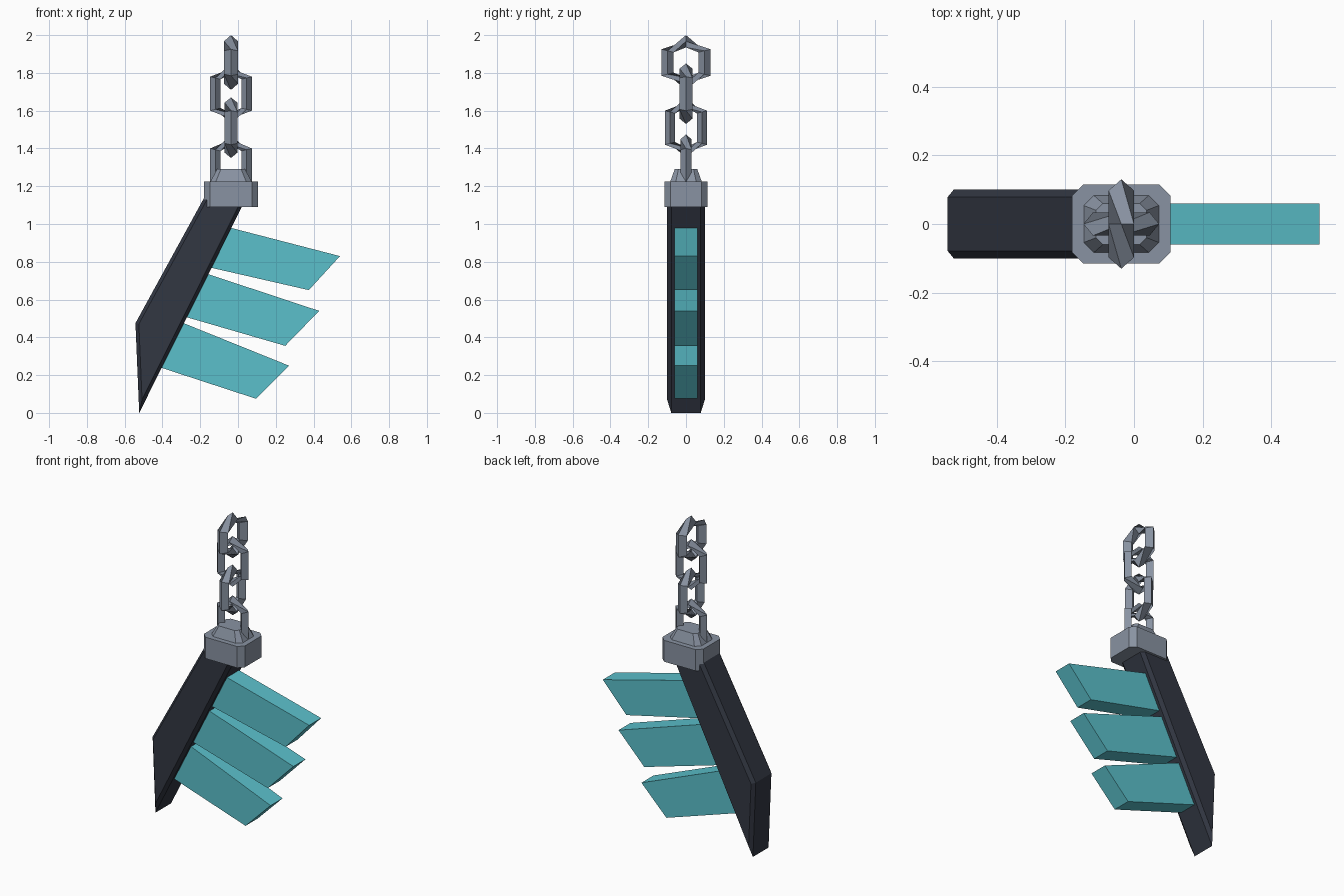
import bpy, bmesh
from math import cos, sin, pi
from mathutils import Vector

old = bpy.data.objects.get("Cube")
if old:
    bpy.data.objects.remove(old, do_unlink=True)

CX = -0.037  # axis of the chain and collar


def material(name, rgb):
    m = bpy.data.materials.new(name)
    m.use_nodes = True
    m.diffuse_color = (*rgb, 1)
    m.node_tree.nodes["Principled BSDF"].inputs["Base Color"].default_value = (*rgb, 1)
    return m


STEEL = material("grey steel", (0.25, 0.29, 0.36))
DARK = material("dark slate", (0.032, 0.038, 0.055))
TEAL = material("teal", (0.105, 0.53, 0.60))


def finish(name, bm, mat):
    bmesh.ops.recalc_face_normals(bm, faces=bm.faces)
    mesh = bpy.data.meshes.new(name)
    bm.to_mesh(mesh)
    bm.free()
    mesh.materials.append(mat)
    ob = bpy.data.objects.new(name, mesh)
    bpy.context.collection.objects.link(ob)
    return ob


def loft(bm, rings):
    """Closed solid through rings with equal point counts."""
    loops = [[bm.verts.new(p) for p in ring] for ring in rings]
    n = len(loops[0])
    for a, b in zip(loops, loops[1:]):
        for i in range(n):
            bm.faces.new((a[i], a[(i + 1) % n], b[(i + 1) % n], b[i]))
    return [bm.faces.new(loops[0]), bm.faces.new(loops[-1])]


def slab(name, outline, half, mat, inset=0, depth=0):
    """Front-view outline given thickness along y, with optional bevelled rims."""
    bm = bmesh.new()
    caps = loft(bm, [[(x, y, z) for x, z in outline] for y in (-half, half)])
    bmesh.ops.recalc_face_normals(bm, faces=bm.faces)
    if inset:
        bmesh.ops.inset_region(bm, faces=caps, thickness=inset, depth=depth,
                               use_even_offset=True, use_boundary=True)
    return finish(name, bm, mat)


def octagon(hx, hy, c, z):
    """Rectangle with cut corners."""
    q = [(hx, hy - c), (hx - c, hy), (c - hx, hy), (-hx, hy - c)]
    return [(CX + x, y, z) for x, y in q + [(-x, -y) for x, y in q]]


def chain_link(name, cz, height, width, shoulder, thick, axial, along_y):
    """Six-sided link of diamond section that twists a quarter turn at each end."""
    # outer points, direction towards the inside, quarter turns of twist
    stations = [((width, -shoulder), (-1, 0.25), 0), ((width, shoulder), (-1, -0.25), 0),
                ((0, height), (0, -1), 1), ((-width, shoulder), (1, -0.25), 2),
                ((-width, -shoulder), (1, 0.25), 2), ((0, -height), (0, 1), 3)]
    bm = bmesh.new()
    rings = []
    for outer, inward, turn in stations:
        half = Vector(inward) * thick / 2
        mid = Vector(outer) + half
        ring = []
        for j in range(4):
            phi = (j + turn) * pi / 2
            p = mid - half * cos(phi)
            s = axial * sin(phi)
            x, y = (s, p.x) if along_y else (p.x, -s)
            ring.append(bm.verts.new((CX + x, y, cz + p.y)))
        rings.append(ring)
    for k in range(6):
        a, b = rings[k], rings[(k + 1) % 6]
        for j in range(4):
            i = (j + 1) % 4
            bm.faces.new((a[j], a[i], b[i], b[j]))
    return finish(name, bm, STEEL)


# Chain, from the top down, every other link turned
chain_link("chain_link_top", 1.855, 0.145, 0.13, 0.07, 0.065, 0.037, True)
chain_link("chain_link_upper", 1.69, 0.16, 0.11, 0.09, 0.055, 0.034, False)
chain_link("chain_link_lower", 1.51, 0.16, 0.112, 0.09, 0.055, 0.034, True)
chain_link("chain_link_bottom", 1.31, 0.165, 0.11, 0.09, 0.055, 0.03, False)

# Collar block and its tapered cap
bm = bmesh.new()
loft(bm, [octagon(0.143, 0.115, 0.032, z) for z in (1.09, 1.225)])
finish("collar", bm, STEEL)
bm = bmesh.new()
loft(bm, [octagon(0.112, 0.085, 0.03, 1.22), octagon(0.074, 0.06, 0.02, 1.29)])
finish("collar_cap", bm, STEEL)

# Slanted shaft with bevelled rims
slab("shaft", [(-0.523, 0), (0.05, 1.15), (-0.165, 1.165), (-0.543, 0.475)],
     0.078, DARK, 0.018, 0.022)

# Three teeth rooted in the shaft
teeth = {
    "upper": [(-0.07, 0.988), (0.54, 0.83), (0.375, 0.65), (-0.18, 0.777)],
    "middle": [(-0.19, 0.745), (0.43, 0.54), (0.25, 0.355), (-0.315, 0.519)],
    "lower": [(-0.33, 0.492), (0.27, 0.25), (0.095, 0.075), (-0.44, 0.25)],
}
for place, outline in teeth.items():
    slab(place + "_tooth", outline, 0.06, TEAL)
